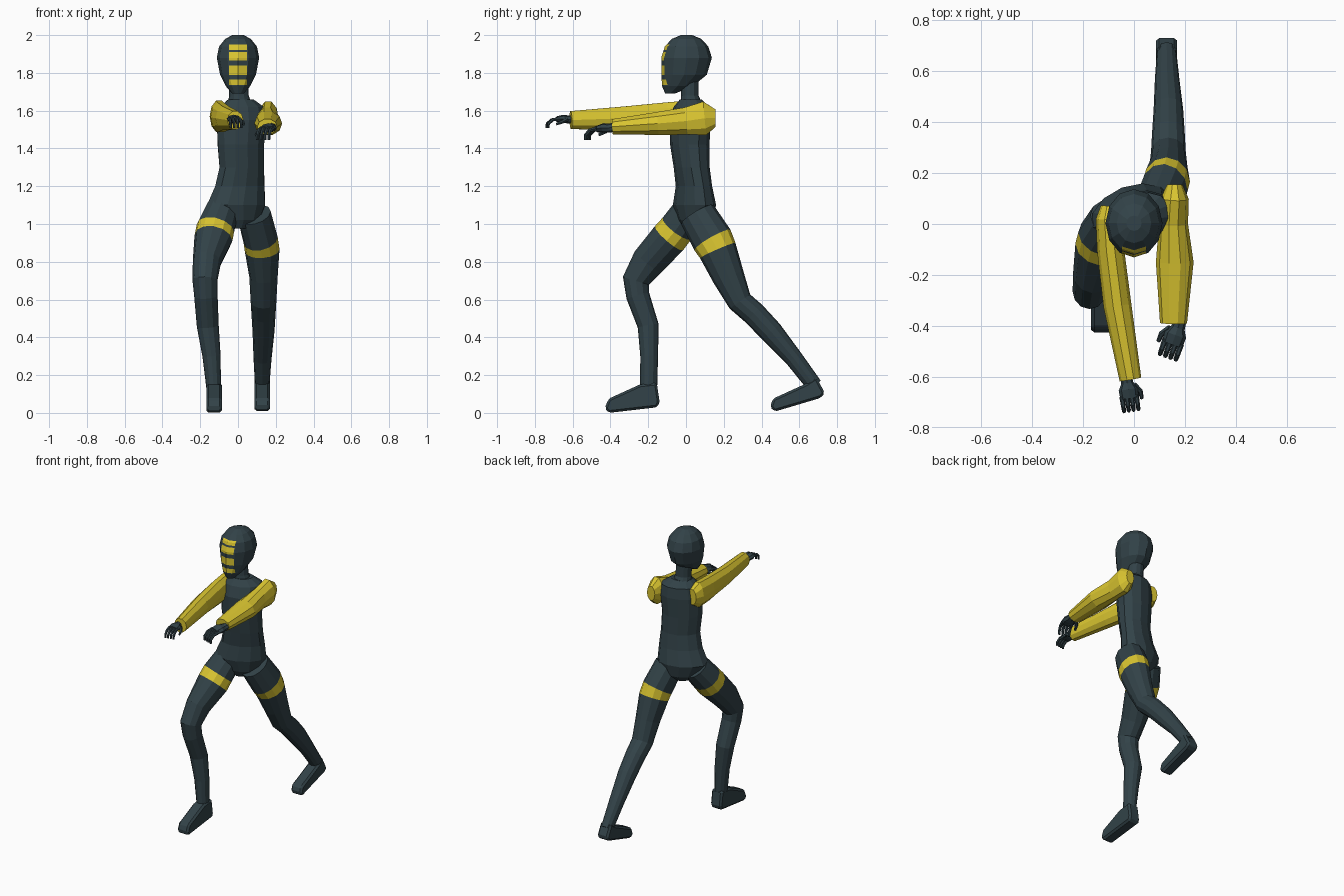
import bpy, bmesh, math
from mathutils import Vector


def material(name, rgb):
    m = bpy.data.materials.new(name)
    m.diffuse_color = (*rgb, 1)
    return m


DARK = material("dark slate", (0.032, 0.055, 0.065))
YELLOW = material("yellow", (0.70, 0.56, 0.03))
Z = Vector((0, 0, 1))


def finish(bm, name, mats):
    bmesh.ops.recalc_face_normals(bm, faces=bm.faces)
    me = bpy.data.meshes.new(name)
    bm.to_mesh(me)
    bm.free()
    for m in mats:
        me.materials.append(m)
    ob = bpy.data.objects.new(name, me)
    bpy.context.collection.objects.link(ob)
    return ob


def loft(rings, side=(1, 0, 0), n=12, band=None, flat=False):
    """Tube through elliptical rings (x, y, z, half width, half depth)."""
    bm = bmesh.new()
    pts = [Vector(r[:3]) for r in rings]
    loops = []
    for i, r in enumerate(rings):
        t = pts[min(i + 1, len(pts) - 1)] - pts[max(i - 1, 0)]
        t = Z.copy() if flat else t.normalized()
        s = Vector(side)
        s = (s - t * s.dot(t)).normalized()
        u = t.cross(s)
        loops.append([bm.verts.new(pts[i] + s * r[3] * math.cos(k * math.tau / n)
                                   + u * r[4] * math.sin(k * math.tau / n)) for k in range(n)])
    for i in range(len(loops) - 1):
        for k in range(n):
            j = (k + 1) % n
            f = bm.faces.new((loops[i][k], loops[i][j], loops[i + 1][j], loops[i + 1][k]))
            f.material_index = int(i == band)
    bm.faces.new(loops[0])
    bm.faces.new(loops[-1])
    return bm


# Torso, hips and shoulders turned so the left of the view leads
yaw = math.radians(21)
turned = (math.cos(yaw), math.sin(yaw), 0)
finish(loft([
    (0.0, 0.04, 0.975, 0.05, 0.05),
    (0.0, 0.05, 1.02, 0.12, 0.085),
    (-0.01, 0.045, 1.10, 0.165, 0.105),
    (0.01, 0.042, 1.20, 0.14, 0.088),
    (0.02, 0.03, 1.30, 0.126, 0.09),
    (0.015, 0.02, 1.42, 0.13, 0.10),
    (0.02, 0.022, 1.55, 0.14, 0.105),
    (0.02, 0.03, 1.62, 0.125, 0.09),
    (0.015, 0.025, 1.66, 0.07, 0.055)], turned, flat=True), "torso", [DARK])
finish(loft([
    (0.01, 0.03, 1.63, 0.065, 0.06),
    (0.005, 0.02, 1.68, 0.052, 0.046),
    (0, 0.02, 1.76, 0.052, 0.046)], flat=True), "neck", [DARK])

# Head, sliced so the face bars can be coloured
bm = loft([
    (0, -0.085, 1.69, 0.03, 0.025),
    (0, -0.045, 1.73, 0.065, 0.082),
    (0, -0.01, 1.79, 0.095, 0.12),
    (0, 0.003, 1.88, 0.112, 0.134),
    (0, 0.003, 1.94, 0.10, 0.115),
    (0, 0.003, 1.98, 0.068, 0.078),
    (0, 0.003, 2.0, 0.03, 0.03)], flat=True)
bars = [(1.735, 1.765), (1.79, 1.838), (1.865, 1.91), (1.922, 1.95)]
cuts = [((0, 0, z), (0, 0, 1)) for b in bars for z in b]
cuts += [((x, 0, 0), (1, 0, 0)) for x in (-0.048, 0.048)]
for co, no in cuts:
    bmesh.ops.bisect_plane(bm, geom=bm.verts[:] + bm.edges[:] + bm.faces[:],
                           plane_co=co, plane_no=no)
for f in bm.faces:
    c = f.calc_center_median()
    if c.y < -0.04 and abs(c.x) < 0.048 and any(a < c.z < b for a, b in bars):
        f.material_index = 1
finish(bm, "head", [DARK, YELLOW])

# Legs with a coloured thigh band
finish(loft([
    (-0.085, 0.02, 1.07, 0.09, 0.09),
    (-0.12, -0.048, 0.976, 0.102, 0.095),
    (-0.13, -0.09, 0.925, 0.102, 0.098),
    (-0.165, -0.20, 0.80, 0.075, 0.09),
    (-0.175, -0.265, 0.70, 0.066, 0.072),
    (-0.17, -0.255, 0.62, 0.062, 0.062),
    (-0.16, -0.20, 0.46, 0.058, 0.056),
    (-0.14, -0.195, 0.30, 0.048, 0.047),
    (-0.128, -0.198, 0.12, 0.038, 0.045)], band=1), "front_leg", [DARK, YELLOW])
finish(loft([
    (0.085, 0.06, 1.05, 0.09, 0.10),
    (0.12, 0.14, 0.915, 0.092, 0.11),
    (0.128, 0.168, 0.86, 0.092, 0.102),
    (0.135, 0.225, 0.72, 0.075, 0.085),
    (0.135, 0.285, 0.59, 0.068, 0.066),
    (0.135, 0.36, 0.525, 0.064, 0.064),
    (0.135, 0.45, 0.43, 0.058, 0.062),
    (0.13, 0.57, 0.29, 0.048, 0.048),
    (0.128, 0.68, 0.145, 0.038, 0.042)], band=1), "back_leg", [DARK, YELLOW])


# Feet extruded from a side profile
def foot(name, x, profile):
    bm = bmesh.new()
    f = bm.faces.new([bm.verts.new((x - 0.041, y, z)) for y, z in profile])
    ext = bmesh.ops.extrude_face_region(bm, geom=[f])["geom"]
    bmesh.ops.translate(bm, vec=(0.082, 0, 0),
                        verts=[v for v in ext if isinstance(v, bmesh.types.BMVert)])
    ob = finish(bm, name, [DARK])
    mod = ob.modifiers.new("soft_edges", "BEVEL")
    mod.width, mod.segments = 0.012, 1


foot("front_foot", -0.127, [(-0.15, 0.03), (-0.14, 0.06), (-0.155, 0.16), (-0.245, 0.15),
                            (-0.41, 0.075), (-0.43, 0.025), (-0.41, 0.0)])
foot("back_foot", 0.128, [(0.715, 0.08), (0.735, 0.105), (0.69, 0.19), (0.635, 0.155),
                          (0.46, 0.075), (0.445, 0.03), (0.47, 0.007)])

# Sleeved arms reaching forward
finish(loft([
    (-0.095, 0.07, 1.57, 0.035, 0.055),
    (-0.10, 0.02, 1.57, 0.05, 0.088),
    (-0.092, -0.10, 1.565, 0.053, 0.083),
    (-0.065, -0.32, 1.56, 0.055, 0.066),
    (-0.014, -0.61, 1.55, 0.043, 0.05)], n=10), "far_reaching_arm", [YELLOW])
finish(loft([
    (0.16, 0.155, 1.56, 0.03, 0.05),
    (0.16, 0.10, 1.56, 0.055, 0.093),
    (0.155, 0.0, 1.545, 0.057, 0.076),
    (0.16, -0.15, 1.532, 0.074, 0.064),
    (0.155, -0.39, 1.515, 0.053, 0.042)], n=10), "bent_arm", [YELLOW])


# Hands: palm, four curled fingers and a thumb
def hand(name, wrist, direction, inner, size):
    d = Vector(direction).normalized()
    s = d.cross(Z).normalized() * inner
    u = s.cross(d) * inner

    def tube(part, pts, n):
        rings = [(*(Vector(wrist) + (d * a + s * b + u * c) * size), w * size, h * size)
                 for a, b, c, w, h in pts]
        finish(loft(rings, s, n), name + part, [DARK])

    tube("_palm", [(0, 0, 0, 0.021, 0.021), (0.025, 0, 0, 0.024, 0.021),
                   (0.05, 0, 0.004, 0.038, 0.022), (0.085, 0, 0.004, 0.036, 0.015)], 8)
    for i in range(4):
        b = -0.029 + 0.019 * i
        tube(f"_finger_{i + 1}", [(0.075, b, 0.005, 0.010, 0.010), (0.11, b, 0.002, 0.009, 0.009),
                                  (0.134, b, -0.018, 0.008, 0.008),
                                  (0.137, b, -0.04, 0.006, 0.006)], 6)
    tube("_thumb", [(0.035, 0.025, 0, 0.012, 0.012), (0.065, 0.046, -0.012, 0.010, 0.010),
                    (0.095, 0.048, -0.022, 0.007, 0.007)], 6)


hand("far_hand", (-0.03, -0.60, 1.555), (0.15, -1, -0.05), -1, 1.0)
hand("near_hand", (0.182, -0.38, 1.512), (-0.35, -1, -0.15), 1, 1.15)
